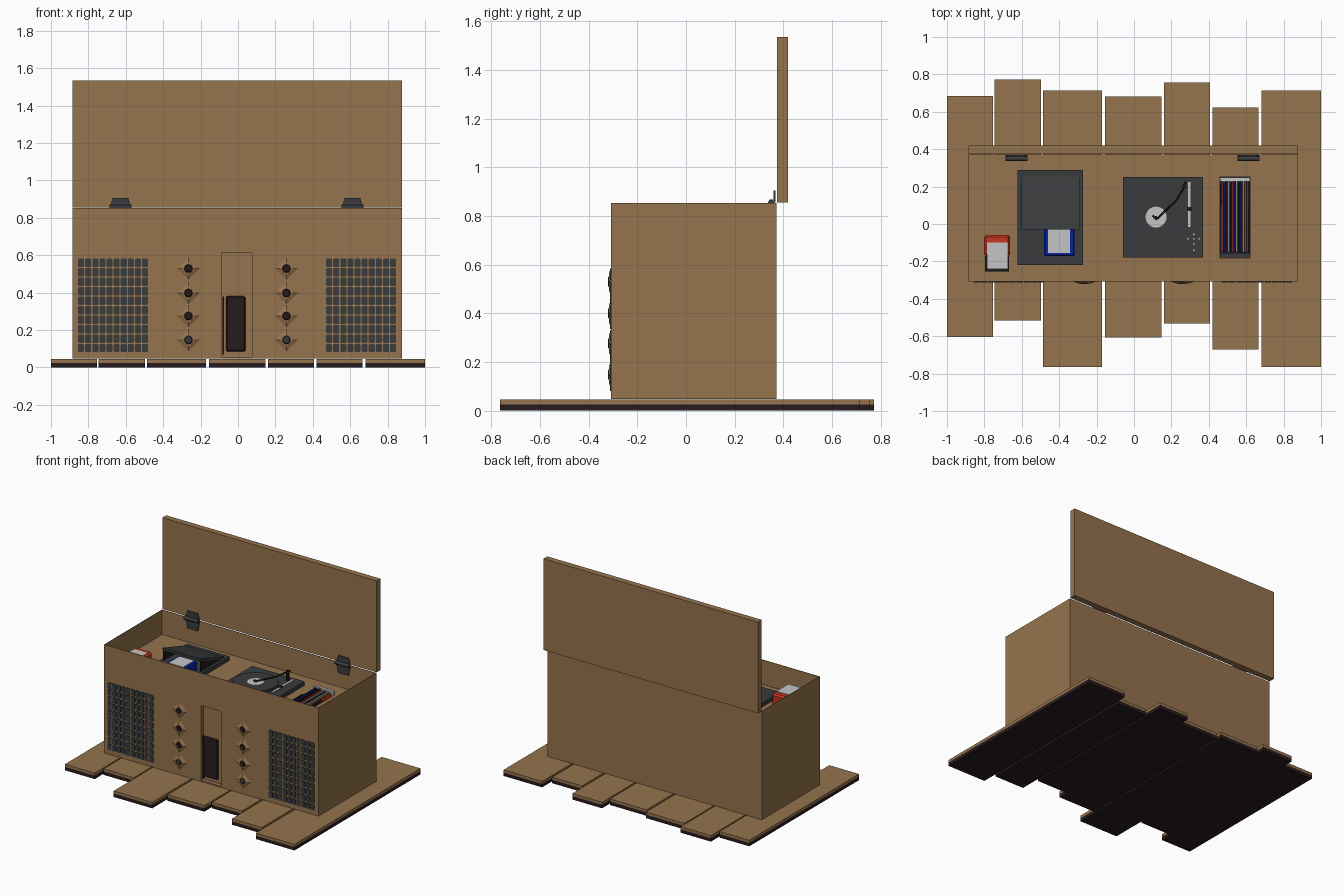
import bpy, bmesh, math
from mathutils import Vector, Matrix

if "Cube" in bpy.data.objects:
    bpy.data.objects.remove(bpy.data.objects["Cube"])


def material(name, rgb):
    m = bpy.data.materials.new(name)
    m.diffuse_color = (*rgb, 1)
    m.use_nodes = True
    m.node_tree.nodes["Principled BSDF"].inputs["Base Color"].default_value = m.diffuse_color
    return m


WOOD = material("wood", (0.30, 0.172, 0.075))
UMBER = material("dark_brown", (0.022, 0.011, 0.012))
CHARCOAL = material("charcoal", (0.042, 0.044, 0.047))
BLACK = material("black", (0.012, 0.012, 0.013))
PALE = material("pale_grey", (0.56, 0.56, 0.56))
RED = material("red", (0.58, 0.035, 0.015))
BLUE = material("blue", (0.002, 0.017, 0.36))


def finish(name, bm, *mats):
    bmesh.ops.recalc_face_normals(bm, faces=bm.faces)
    me = bpy.data.meshes.new(name)
    bm.to_mesh(me)
    bm.free()
    for m in mats:
        me.materials.append(m)
    ob = bpy.data.objects.new(name, me)
    bpy.context.collection.objects.link(ob)
    return ob


def add_box(bm, x, y, z):
    size = Matrix.Diagonal((x[1] - x[0], y[1] - y[0], z[1] - z[0], 1))
    mid = Matrix.Translation((sum(x) / 2, sum(y) / 2, sum(z) / 2))
    bmesh.ops.create_cube(bm, size=1, matrix=mid @ size)


def box(name, mat, x, y, z, bevel=0):
    bm = bmesh.new()
    add_box(bm, x, y, z)
    if bevel:
        bmesh.ops.bevel(bm, geom=bm.edges[:], offset=bevel, segments=1, affect='EDGES')
    return finish(name, bm, mat)


def add_prism(bm, points, offset):
    """Extrude a flat outline by an offset vector."""
    f = bm.faces.new([bm.verts.new(p) for p in points])
    ext = bmesh.ops.extrude_face_region(bm, geom=[f], use_keep_orig=True)
    bmesh.ops.translate(bm, vec=offset, verts=[v for v in ext['geom'] if isinstance(v, bmesh.types.BMVert)])


def prism(name, mat, points, offset):
    bm = bmesh.new()
    add_prism(bm, points, offset)
    return finish(name, bm, mat)


def disc(name, mat, c, r, h, sides=32):
    bm = bmesh.new()
    bmesh.ops.create_cone(bm, cap_ends=True, segments=sides, radius1=r, radius2=r, depth=h,
                          matrix=Matrix.Translation((c[0], c[1], c[2] + h / 2)))
    return finish(name, bm, mat)


def rod(name, mat, points, r):
    cu = bpy.data.curves.new(name, 'CURVE')
    cu.dimensions = '3D'
    cu.bevel_depth, cu.bevel_resolution, cu.use_fill_caps = r, 1, True
    sp = cu.splines.new('POLY')
    sp.points.add(len(points) - 1)
    for p, co in zip(sp.points, points):
        p.co = (*co, 1)
    cu.materials.append(mat)
    ob = bpy.data.objects.new(name, cu)
    bpy.context.collection.objects.link(ob)


# Floor planks: wood above, dark underside
planks = [(-1, -.755, -.605, .685), (-.745, -.497, -.515, .772), (-.487, -.17, -.765, .715),
          (-.155, .148, -.607, .683), (.16, .405, -.532, .757), (.42, .665, -.67, .622),
          (.682, 1, -.765, .715)]
for i, (x0, x1, y0, y1) in enumerate(planks):
    bm = bmesh.new()
    add_box(bm, (x0, x1), (y0, y1), (0, .045))
    bmesh.ops.bisect_plane(bm, geom=bm.verts[:] + bm.edges[:] + bm.faces[:],
                           plane_co=(0, 0, .025), plane_no=(0, 0, 1))
    for f in bm.faces:
        f.material_index = 1 if f.calc_center_median().z < .025 else 0
    finish(f"floor_plank_{i + 1}", bm, WOOD, UMBER)

# Cabinet with a top well, a record pit and a door recess cut out
X0, X1, Y0, Y1, TOP, SHELF = -.885, .878, -.308, .372, .853, .67
cabinet = box("cabinet", WOOD, (X0, X1), (Y0, Y1), (.047, TOP))
cuts = [((X0 + .004, X1 - .004), (Y0 + .004, Y1 - .004), (SHELF, 1)),
        ((.458, .622), (-.182, .25), (.45, .75)),
        ((-.088, .075), (-.4, Y0 + .03), (.055, .612))]
for c in cuts:
    cutter = box("cutter", WOOD, *c)
    cutter.hide_render = True
    mod = cabinet.modifiers.new("cut", 'BOOLEAN')
    mod.operation, mod.solver, mod.object = 'DIFFERENCE', 'EXACT', cutter
    bpy.context.view_layer.objects.active = cabinet
    bpy.ops.object.modifier_apply(modifier="cut")
    bpy.data.objects.remove(cutter)
box("open_lid", WOOD, (X0, X1), (.375, .42), (.856, 1.535))

# Lid hinges: two trapezoid leaves and a knuckle
for side, x in (("left", -.628), ("right", .612)):
    for part, z, s in (("upper", .855, 1), ("lower", .85, -1)):
        h = .05 if s > 0 else .075
        prism(f"{side}_hinge_{part}_leaf", CHARCOAL,
              [(x - .058, .36, z), (x + .058, .36, z), (x + .042, .36, z + s * h), (x - .042, .36, z + s * h)],
              (0, .008, 0))
    rod(f"{side}_hinge_knuckle", CHARCOAL, [(x - .058, .35, .856), (x + .058, .35, .856)], .013)

# Speaker grilles: tiles with clipped corners
for side, gx in (("left", -.858), ("right", .468)):
    bm = bmesh.new()
    for i in range(10):
        for j in range(10):
            cx, cz, a, b, k = gx + .038 * (i + .5), .078 + .0507 * (j + .5), .0162, .022, .005
            add_prism(bm, [(cx + u, Y0 + .001, cz + v) for u, v in
                           ((a - k, -b), (a, k - b), (a, b - k), (a - k, b),
                            (k - a, b), (-a, b - k), (-a, k - b), (k - a, -b))], (0, -.006, 0))
    finish(f"{side}_speaker_grille", bm, CHARCOAL)

# Diamond dials with faceted knobs
for side, x in (("left", -.265), ("right", .259)):
    for j, z in enumerate((.147, .275, .398, .529)):
        at = Matrix.Translation((x, Y0 - .004, z)) @ Matrix.Rotation(math.pi / 2, 4, 'X')
        bm = bmesh.new()
        bmesh.ops.create_cone(bm, cap_ends=True, segments=4, radius1=.063, radius2=.034, depth=.01, matrix=at)
        finish(f"{side}_diamond_{j + 1}", bm, WOOD)
        bm = bmesh.new()
        bmesh.ops.create_cone(bm, cap_ends=True, segments=7, radius1=.024, radius2=.018, depth=.005,
                              matrix=Matrix.Translation((0, -.007, 0)) @ at)
        finish(f"{side}_knob_{j + 1}", bm, CHARCOAL if j == 0 else UMBER)

# Door recess details
box("door_panel", UMBER, (-.065, .04), (Y0 + .01, Y0 + .032), (.085, .382), .008)
box("door_strip", UMBER, (-.084, -.075), (Y0 + .012, Y0 + .032), (.07, .38))

# Turntable
DECK = .70
box("turntable_base", CHARCOAL, (-.06, .37), (-.18, .252), (SHELF, DECK))
disc("turntable_platter", CHARCOAL, (.118, .037, DECK), .16, .008)
disc("record_disc", CHARCOAL, (.118, .037, DECK + .008), .15, .003)
disc("record_label", PALE, (.118, .037, DECK + .011), .056, .002)
disc("spindle", BLACK, (.118, .037, DECK + .013), .007, .012, 8)
disc("tonearm_post", BLACK, (.268, .2, DECK), .012, .075, 8)
rod("tonearm", BLACK, [(.275, .225, .765), (.262, .185, .762), (.225, .125, .745), (.12, .025, .72), (.1, .045, .716)], .006)
box("pitch_slider", PALE, (.289, .303), (-.015, .225), (DECK, DECK + .004))
box("pitch_handle", BLACK, (.285, .307), (.07, .09), (DECK, DECK + .01))
for i, (x, y) in enumerate(((.29, -.08), (.32, -.08), (.35, -.08), (.32, -.055), (.32, -.105), (.32, -.14))):
    box(f"turntable_button_{i + 1}", PALE, (x - .004, x + .004), (y - .004, y + .004), (DECK, DECK + .004))

# Tape player with a propped lid and a blue tape
box("player_base", CHARCOAL, (-.622, -.272), (-.218, .29), (SHELF, DECK))
prism("player_lid", CHARCOAL, [(-.602, .25, .692), (-.602, .25, .708), (-.602, -.03, .797), (-.602, -.03, .778)], (.31, 0, 0))
for s, x in (("left", -.602), ("right", -.298)):
    prism(f"player_lid_{s}_side", BLACK, [(x, .24, .695), (x, -.02, .695), (x, -.02, .785)], (.006, 0, 0))
box("blue_tape", BLUE, (-.48, -.318), (-.172, -.02), (DECK, .768), .006)
box("blue_tape_label", PALE, (-.46, -.342), (-.156, -.025), (.766, .771))

# Red tape case with pale label
box("red_case", RED, (-.802, -.662), (-.172, -.058), (SHELF, .763), .012)
box("red_case_front", BLACK, (-.797, -.667), (-.255, -.17), (SHELF, .755))
box("red_case_label", PALE, (-.786, -.674), (-.24, -.1), (.754, .767))

# Record crate with a row of sleeves
box("crate_floor", BLACK, (.46, .62), (-.18, .25), (.45, .53))
box("crate_back", PALE, (.46, .62), (.228, .248), (.53, .70))
box("crate_front", CHARCOAL, (.46, .62), (-.18, -.155), (.53, .69))
for s, x in (("left", .459), ("right", .613)):
    box(f"crate_{s}_rail", BLACK, (x, x + .008), (-.155, .1), (.53, .69))
sleeves = [RED, BLUE, UMBER, PALE, BLACK, RED, BLUE, PALE, BLACK, BLUE, PALE, WOOD, RED]
for i, m in enumerate(sleeves):
    x = .468 + i * .0112
    box(f"record_sleeve_{i + 1}", m, (x, x + .008), (-.15, .226), (.53, .69 + .006 * (i * 5 % 3 - 1)))
